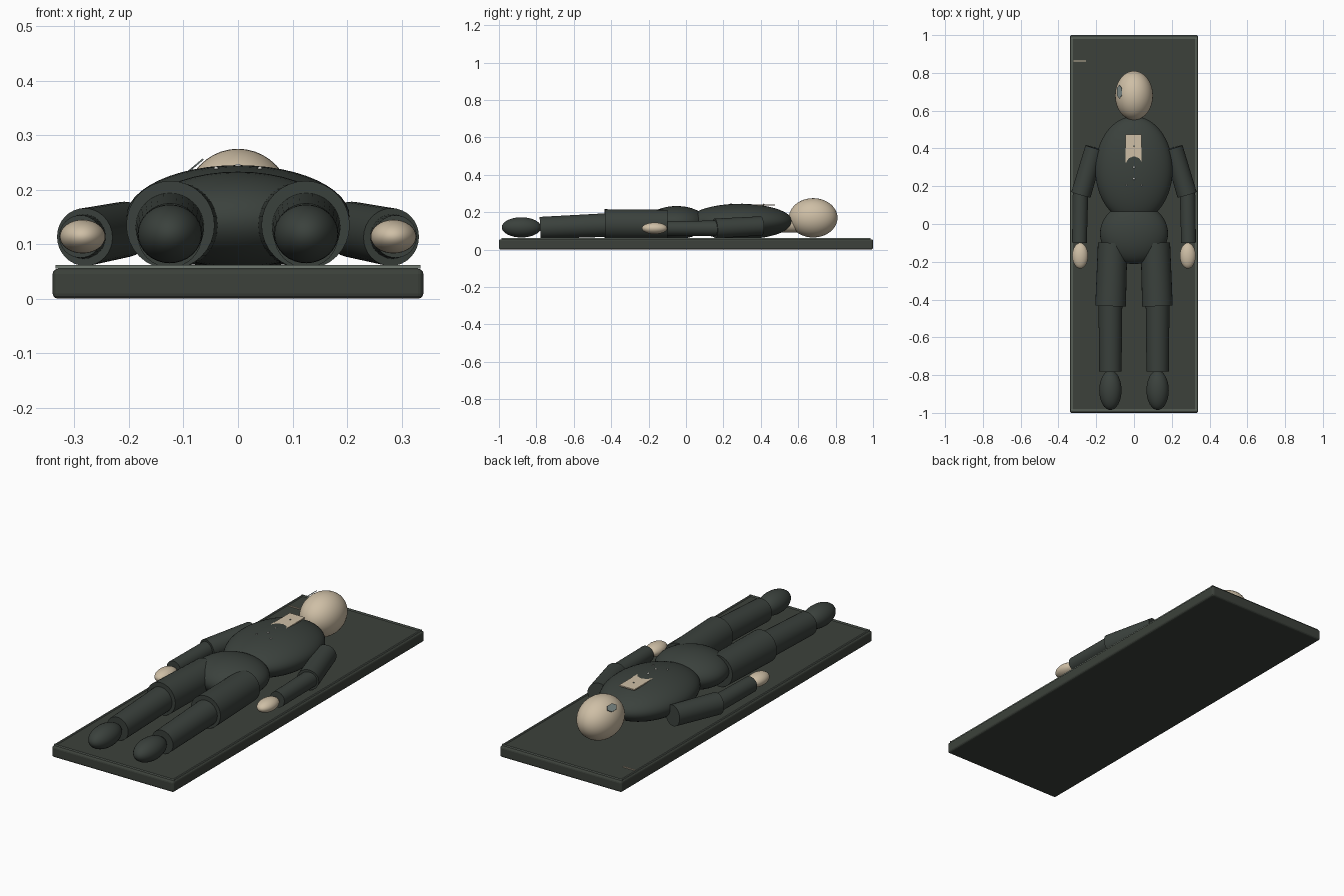
import bpy, math
from mathutils import Vector

if "Cube" in bpy.data.objects:
    bpy.data.objects.remove(bpy.data.objects["Cube"])


def mat(name, rgb):
    m = bpy.data.materials.new(name)
    m.diffuse_color = (*rgb, 1)
    m.use_nodes = True
    m.node_tree.nodes["Principled BSDF"].inputs["Base Color"].default_value = m.diffuse_color
    return m


MAT = mat("mat_green", (0.045, 0.053, 0.043))
CLOTH = mat("cloth_green", (0.043, 0.053, 0.046))
SKIN = mat("skin_tan", (0.62, 0.52, 0.38))
SEAM = mat("seam_grey", (0.16, 0.19, 0.16))
PALE = mat("pale_grey", (0.62, 0.62, 0.58))
PATCH = mat("patch_blue_grey", (0.22, 0.27, 0.26))


def finish(name, m, smooth=True):
    o = bpy.context.object
    o.name = name
    o.data.materials.append(m)
    bpy.ops.object.transform_apply(location=False, rotation=False, scale=True)
    if smooth:
        bpy.ops.object.shade_smooth_by_angle(angle=math.radians(35))
    return o


def ellipsoid(name, loc, radii, m, segs=40, rings=24):
    # poles run along y, the body axis
    bpy.ops.mesh.primitive_uv_sphere_add(segments=segs, ring_count=rings, radius=1, location=loc,
                                         rotation=(math.pi / 2, 0, 0))
    bpy.context.object.scale = (radii[0], radii[2], radii[1])
    return finish(name, m)


def limb(name, a, b, r1, r2, m):
    a, b = Vector(a), Vector(b)
    d = b - a
    bpy.ops.mesh.primitive_cone_add(vertices=32, radius1=r1, radius2=r2, depth=d.length,
                                    location=(a + b) / 2)
    bpy.context.object.rotation_euler = d.to_track_quat('Z', 'Y').to_euler()
    return finish(name, m)


def box(name, loc, size, m):
    bpy.ops.mesh.primitive_cube_add(size=1, location=loc)
    bpy.context.object.scale = size
    return finish(name, m, False)


# padded mat with rounded edges
pad = box("training_mat", (0, 0, 0.0275), (0.68, 2.0, 0.055), MAT)
bev = pad.modifiers.new("round", 'BEVEL')
bev.width, bev.segments = 0.01, 3

# raised seam around the mat and a small tag strip
for s in (-1, 1):
    box("seam_long", (s * 0.329, 0, 0.0585), (0.005, 1.97, 0.007), SEAM)
    box("seam_short", (0, s * 0.985, 0.0585), (0.67, 0.005, 0.007), SEAM)
box("tag_strip", (-0.287, 0.862, 0.0565), (0.068, 0.006, 0.005), SKIN)

# head, neck, trunk
ellipsoid("head", (0, 0.68, 0.17), (0.1, 0.13, 0.105), SKIN)
limb("neck", (0, 0.5, 0.138), (0, 0.62, 0.138), 0.046, 0.046, SKIN)
ellipsoid("torso", (0, 0.29, 0.15), (0.205, 0.28, 0.095), CLOTH, 48, 32)
ellipsoid("pelvis", (0, -0.05, 0.145), (0.18, 0.162, 0.088), CLOTH)

# arms and legs, mirrored
for s, side in ((-1, "left"), (1, "right")):
    limb(side + "_upper_arm", (s * 0.208, 0.403, 0.127), (s * 0.281, 0.155, 0.113), 0.051, 0.053, CLOTH)
    limb(side + "_forearm", (s * 0.283, 0.17, 0.114), (s * 0.289, -0.1, 0.114), 0.041, 0.039, CLOTH)
    ellipsoid(side + "_hand", (s * 0.285, -0.168, 0.114), (0.042, 0.068, 0.031), SKIN, 32, 16)
    limb(side + "_thigh", (s * 0.113, -0.1, 0.135), (s * 0.124, -0.435, 0.135), 0.078, 0.081, CLOTH)
    limb(side + "_shin", (s * 0.125, -0.43, 0.131), (s * 0.125, -0.78, 0.116), 0.063, 0.059, CLOTH)
    ellipsoid(side + "_foot", (s * 0.125, -0.88, 0.119), (0.059, 0.105, 0.054), CLOTH, 32, 16)

# chest plate with a centre stud, partly sunk in the torso
box("chest_plate", (-0.002, 0.4, 0.239), (0.085, 0.15, 0.006), SKIN)
ellipsoid("chest_stud", (0, 0.415, 0.2425), (0.004, 0.004, 0.003), SEAM, 12, 8)

# buttons down the front
for x, y, r in ((0, 0.3, 0.006), (0, 0.24, 0.006), (-0.04, 0.205, 0.004), (0.04, 0.205, 0.004)):
    ellipsoid("button", (x, y, 0.2435 if x == 0 else 0.239), (r, r, 0.004), PALE, 12, 8)

# small tilted patch on the side of the forehead
bpy.ops.mesh.primitive_cylinder_add(vertices=6, radius=1, depth=1, location=(-0.077, 0.7, 0.245),
                                    rotation=(0, math.radians(-40), 0))
bpy.context.object.scale = (0.02, 0.036, 0.003)
finish("temple_patch", PATCH, False)
